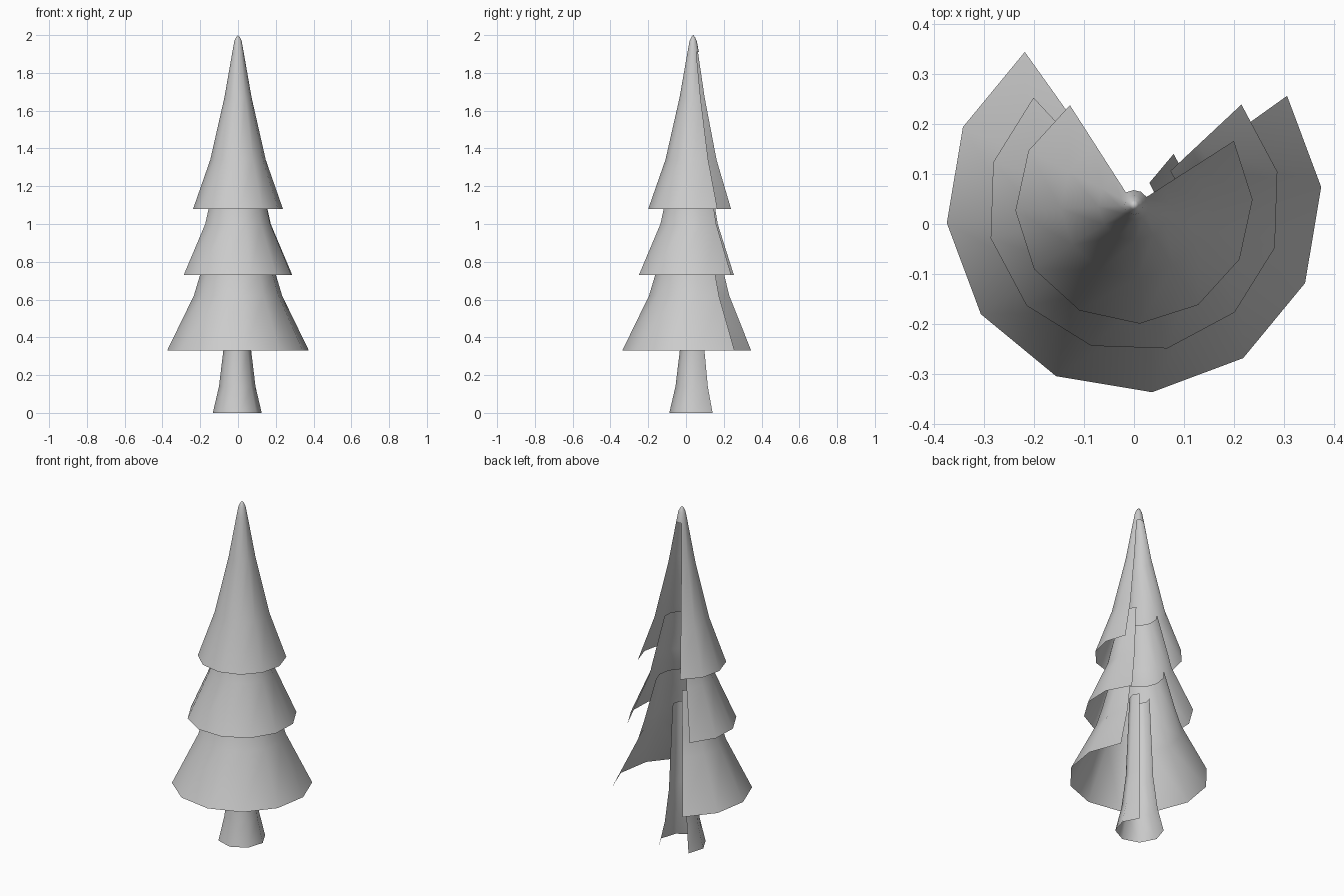
import bpy, bmesh
from math import radians, cos, sin

if "Cube" in bpy.data.objects:
    bpy.data.objects.remove(bpy.data.objects["Cube"])


def shell(name, profile, last_angle, step, segs, centre=(0, 0.038), cap=()):
    """Open revolved sheet; optional closed cap rings end in an apex."""
    bm = bmesh.new()
    full = round(360 / step)
    first = last_angle - step * segs
    rings = []
    for i, (z, r) in enumerate(list(profile) + list(cap)):
        # rings from the last profile ring upward close fully when capped
        closed = bool(cap) and i >= len(profile) - 1
        if r == 0:
            rings.append([bm.verts.new((centre[0], centre[1], z))])
            continue
        count = full if closed else segs + 1
        rings.append([bm.verts.new((centre[0] + r * cos(radians(first + k * step)),
                                    centre[1] + r * sin(radians(first + k * step)), z))
                      for k in range(count)])
    for low, high in zip(rings, rings[1:]):
        n = len(low)
        spans = full if n == full else segs
        for k in range(spans):
            a, b = low[k], low[(k + 1) % n]
            if len(high) == 1:
                bm.faces.new((a, b, high[0]))
            else:
                m = len(high)
                bm.faces.new((a, b, high[(k + 1) % m], high[k % m]))
    for f in bm.faces:
        f.smooth = True
    me = bpy.data.meshes.new(name)
    bm.to_mesh(me)
    bm.free()
    ob = bpy.data.objects.new(name, me)
    bpy.context.collection.objects.link(ob)
    return ob


# Trunk: flared, eight-sided, open at the back
shell("trunk", [(0, 0.13), (0.14, 0.097), (0.33, 0.074), (0.82, 0.054)],
      50, 45, 6, centre=(-0.004, 0.041))

# Three branch tiers: twelve-sided skirts with a quarter missing at the back
shell("lower_branches", [(0.33, 0.377), (0.62, 0.235), (0.73, 0.202), (0.97, 0.14)],
      35.5, 30, 9)
shell("middle_branches", [(0.73, 0.295), (1.0, 0.178), (1.08, 0.16), (1.33, 0.10)],
      43.1, 30, 9)
# Top tier with a closed pointed tip
shell("top_branches", [(1.08, 0.238), (1.34, 0.147), (1.67, 0.072), (1.91, 0.03)],
      32.7, 30, 9, cap=[(1.97, 0.019), (1.99, 0.009), (2.0, 0)])
